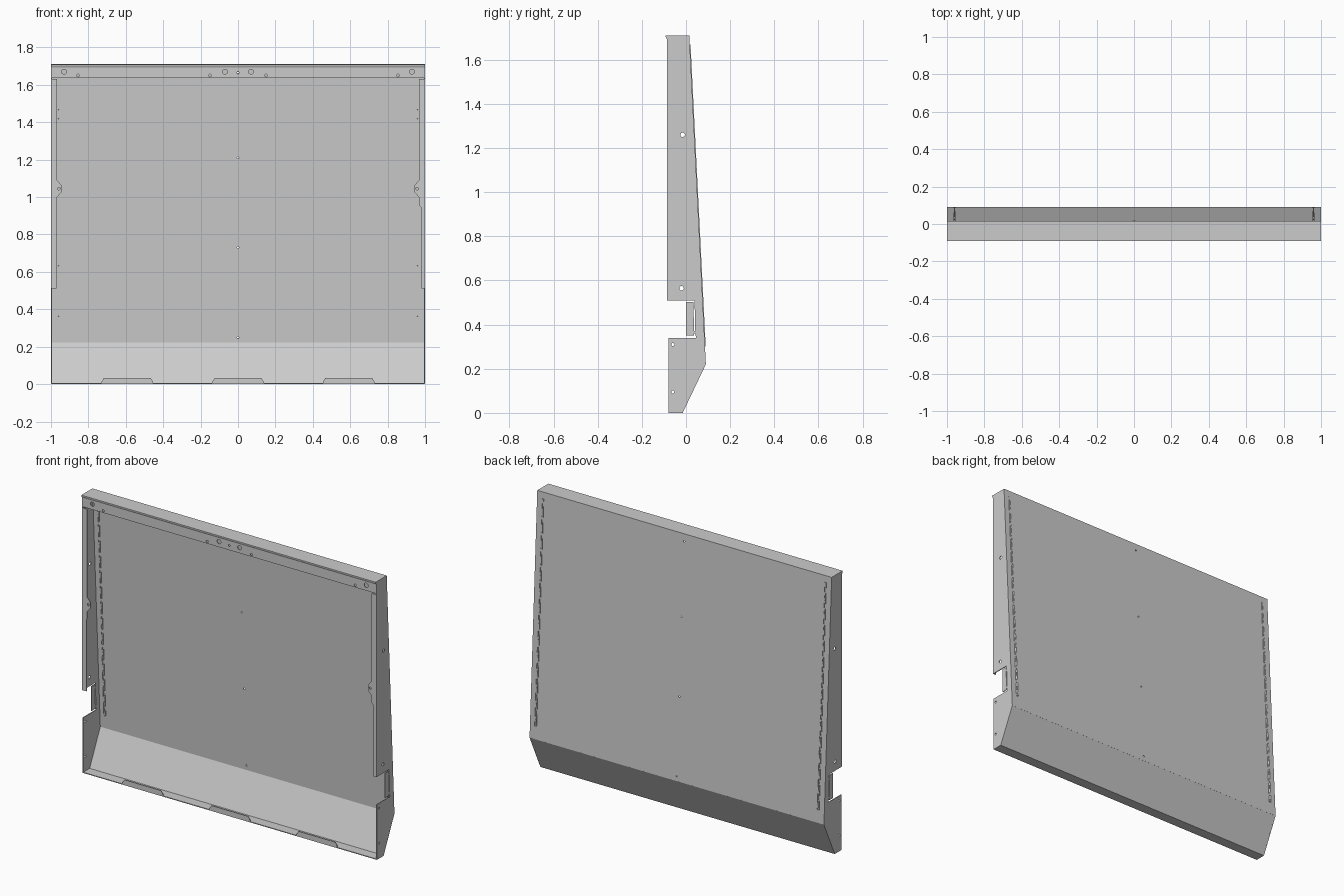
import bpy, math
from mathutils import Matrix, Vector

if "Cube" in bpy.data.objects:
    bpy.data.objects.remove(bpy.data.objects["Cube"])

T = 0.005          # sheet thickness
H = 1.71           # overall height
FOLD = (0.09, 0.22)    # y, z of the fold between the two back faces
TOP_Y, FOOT_Y = 0.015, -0.015


def circle(u, v, r, n=16):
    return [(u + r * math.cos(2 * math.pi * i / n), v + r * math.sin(2 * math.pi * i / n))
            for i in range(n)]


def rect(u0, u1, v0, v1):
    return [(u0, v0), (u1, v0), (u1, v1), (u0, v1)]


def frame(origin, u, v):
    """Matrix placing flat (u, v) coordinates in the world."""
    u, v = Vector(u).normalized(), Vector(v).normalized()
    m = Matrix((u, v, u.cross(v))).transposed().to_4x4()
    m.translation = Vector(origin)
    return m


def front(y):
    return frame((0, y, 0), (1, 0, 0), (0, 0, 1))


def side(x):
    return frame((x, 0, 0), (0, 1, 0), (0, 0, 1))


def level(z):
    return frame((0, 0, z), (1, 0, 0), (0, 1, 0))


def plate(name, loops, mat, thick=T):
    """Flat sheet: first loop is the outline, the others are holes."""
    cu = bpy.data.curves.new(name, 'CURVE')
    cu.dimensions = '2D'
    cu.fill_mode = 'BOTH'
    cu.extrude = thick / 2
    for loop in loops:
        s = cu.splines.new('POLY')
        s.points.add(len(loop) - 1)
        for p, (a, b) in zip(s.points, loop):
            p.co = (a, b, 0, 1)
        s.use_cyclic_u = True
    tmp = bpy.data.objects.new(name + "_outline", cu)
    bpy.context.collection.objects.link(tmp)
    dg = bpy.context.evaluated_depsgraph_get()
    me = bpy.data.meshes.new_from_object(tmp.evaluated_get(dg))
    bpy.data.objects.remove(tmp)
    me.transform(mat)
    for p in me.polygons:
        p.use_smooth = False
    me.name = name
    ob = bpy.data.objects.new(name, me)
    bpy.context.collection.objects.link(ob)
    return ob


# Large back panel, leaning forward towards the top, with three small holes
dy, dz = TOP_Y - FOLD[0], H - FOLD[1]
length = math.hypot(dy, dz)
back = frame((0, FOLD[0] - T / 2, FOLD[1]), (1, 0, 0), (0, dy, dz))
along = lambda z: (z - FOLD[1]) * length / dz
plate("back_panel", [rect(-1, 1, 0, length)] +
      [circle(0, along(z), 0.005, 10) for z in (0.25, 0.73, 1.21, 1.665)], back)

# Lower sloping panel
sy, sz = FOLD[0] - FOOT_Y, FOLD[1]
lower = frame((0, FOOT_Y - T / 2, 0.001), (1, 0, 0), (0, sy, sz))
plate("lower_panel", [rect(-1, 1, 0, math.hypot(sy, sz))], lower)

# Slotted strips near both sides of the back panel
for sx, label in ((-1, "left"), (1, "right")):
    slots = [rect(sx * 0.96 - 0.002, sx * 0.96 + 0.002, along(z), along(z + 0.03))
             for z in [0.315 + 0.048 * i for i in range(28)]]
    plate(label + "_slotted_strip",
          [rect(sx * 0.96 - 0.006, sx * 0.96 + 0.006, along(0.3), along(1.67))] + slots,
          back, 0.012)

# Side walls with notch, slit tab and holes
wall = [(-0.085, H), (TOP_Y, H), FOLD, (FOOT_Y, 0), (-0.08, 0), (-0.08, 0.34),
        (0.045, 0.34), (0.043, 0.36), (0.037, 0.36), (0.037, 0.35), (0, 0.35), (0, 0.502),
        (0.033, 0.502), (0.034, 0.485), (0.039, 0.485), (0.038, 0.51), (-0.085, 0.51)]
slit = [(0.036, 0.37), (0.042, 0.37), (0.0395, 0.475), (0.0345, 0.475)]
wall_holes = [circle(*c) for c in ((-0.06, 0.31, 0.007), (-0.06, 0.095, 0.007),
                                   (-0.02, 0.565, 0.01), (-0.015, 1.26, 0.01))]
for sx, label in ((-1, "left"), (1, "right")):
    plate(label + "_side_wall", [wall, slit] + wall_holes, side(sx * (1 - T / 2)))

# Front returns of the side walls, with a rounded ear at mid height
for sx, label, low, high in ((-1, "left", 0.97, 0.967), (1, "right", 0.981, 0.967)):
    edge = [(1, 0.51), (low, 0.51), (low, 0.94), (high, 0.96), (high, 1.0), (0.945, 1.025),
            (0.942, 1.045), (0.945, 1.065), (high, 1.09), (high, 1.63), (1, 1.63)]
    plate(label + "_front_return",
          [[(sx * u, v) for u, v in edge], circle(sx * 0.958, 1.045, 0.007)],
          front(-0.085 + T / 2))

# Top flange, front lip with holes, and small hem along the top edge
plate("top_flange", [rect(-1, 1, -0.085, TOP_Y)], level(H - T / 2))
lip_holes = [circle(0, 1.665, 0.006)]
for s in (-1, 1):
    lip_holes += [circle(s * u, v, r) for u, v, r in
                  ((0.07, 1.67, 0.013), (0.15, 1.65, 0.007),
                   (0.855, 1.65, 0.007), (0.93, 1.67, 0.013))]
plate("top_front_lip", [rect(-0.995, 0.995, 1.637, H - 0.002)] + lip_holes,
      front(-0.085 + T / 2))
plate("top_hem", [[(-0.084, H), (-0.092, H), (-0.092, H - 0.006), (-0.087, H - 0.016),
                   (-0.084, H - 0.016)]], side(0), 2.0)

# Bottom flange with three upright trapezoid tabs
plate("bottom_flange", [rect(-1, 1, -0.08, FOOT_Y)], level(T / 2))
for i, x in enumerate((-0.592, 0, 0.592)):
    plate(f"bottom_tab_{i + 1}", [[(x - 0.138, 0.002), (x + 0.138, 0.002), (x + 0.138, 0.012),
                                   (x + 0.125, 0.033), (x - 0.125, 0.033), (x - 0.138, 0.012)]],
          front(-0.08 + T / 2))
